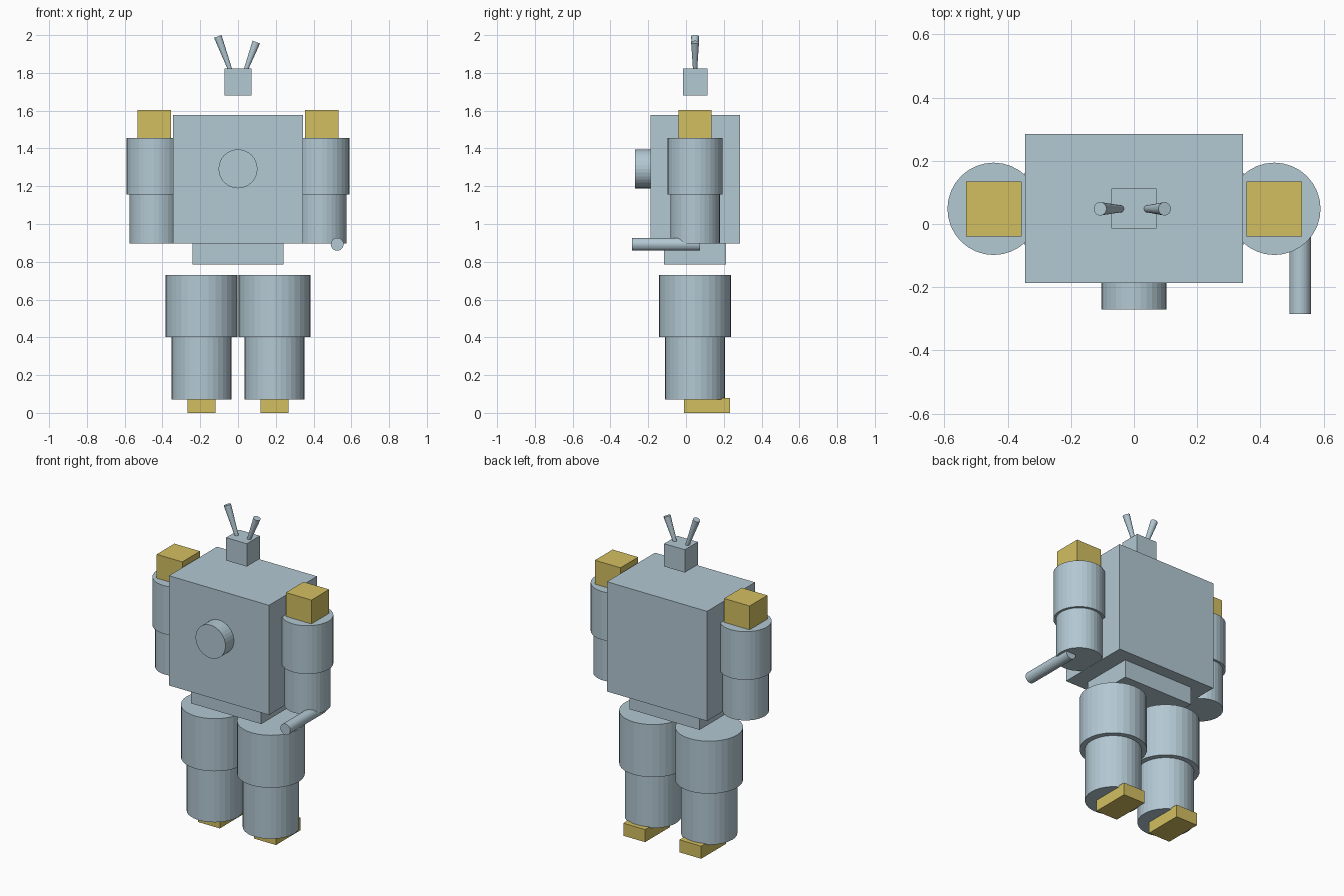
import bpy
from mathutils import Vector

if "Cube" in bpy.data.objects:
    bpy.data.objects.remove(bpy.data.objects["Cube"])


def material(name, rgb):
    m = bpy.data.materials.new(name)
    m.diffuse_color = (*rgb, 1)
    m.use_nodes = True
    m.node_tree.nodes["Principled BSDF"].inputs["Base Color"].default_value = m.diffuse_color
    return m


BLUE = material("pale_blue", (0.45, 0.58, 0.65))
GOLD = material("gold", (0.65, 0.52, 0.12))
Y = 0.048  # centre line of body in depth


def finish(name, mat):
    ob = bpy.context.object
    ob.name = name
    ob.data.materials.append(mat)
    return ob


def box(name, lo, hi, mat=BLUE):
    lo, hi = Vector(lo), Vector(hi)
    bpy.ops.mesh.primitive_cube_add(size=1, location=(lo + hi) / 2)
    bpy.context.object.scale = hi - lo
    bpy.ops.object.transform_apply(location=False, rotation=False, scale=True)
    return finish(name, mat)


def rod(name, a, b, r1, r2=None, sides=32):
    a, b = Vector(a), Vector(b)
    d = b - a
    bpy.ops.mesh.primitive_cone_add(
        vertices=sides, radius1=r1, radius2=r1 if r2 is None else r2,
        depth=d.length, location=(a + b) / 2,
        rotation=d.to_track_quat('Z', 'Y').to_euler())
    return finish(name, BLUE)


# Body, hips and head
box("torso", (-0.344, -0.187, 0.896), (0.344, 0.285, 1.578))
box("hips", (-0.241, -0.116, 0.785), (0.241, 0.211, 0.896))
box("head", (-0.071, -0.015, 1.68), (0.071, 0.113, 1.822))
rod("chest_disc", (0, -0.18, 1.292), (0, -0.27, 1.292), 0.103)

# Antennae, flaring towards the tips
rod("antenna_left", (-0.041, Y, 1.815), (-0.107, Y, 1.993), 0.011, 0.021)
rod("antenna_right", (0.041, Y, 1.815), (0.097, Y, 1.963), 0.011, 0.021)

# Arms and legs on both sides
for side, s in (("left", -1), ("right", 1)):
    x = 0.444 * s
    box("shoulder_block_" + side, (x - 0.088, Y - 0.087, 1.455),
        (x + 0.088, Y + 0.087, 1.604), GOLD)
    rod("upper_arm_" + side, (x, Y, 1.156), (x, Y, 1.456), 0.146)
    rod("forearm_" + side, (x, Y, 0.897), (x, Y, 1.156), 0.131)
    x = 0.193 * s
    rod("thigh_" + side, (x, Y, 0.402), (x, Y, 0.729), 0.191)
    rod("shin_" + side, (x, Y, 0.07), (x, Y, 0.402), 0.159)
    box("foot_" + side, (x - 0.075, -0.01, 0), (x + 0.075, 0.233, 0.078), GOLD)

# Barrel held forward under the right forearm
rod("barrel", (0.525, 0.073, 0.893), (0.525, -0.285, 0.893), 0.034)
